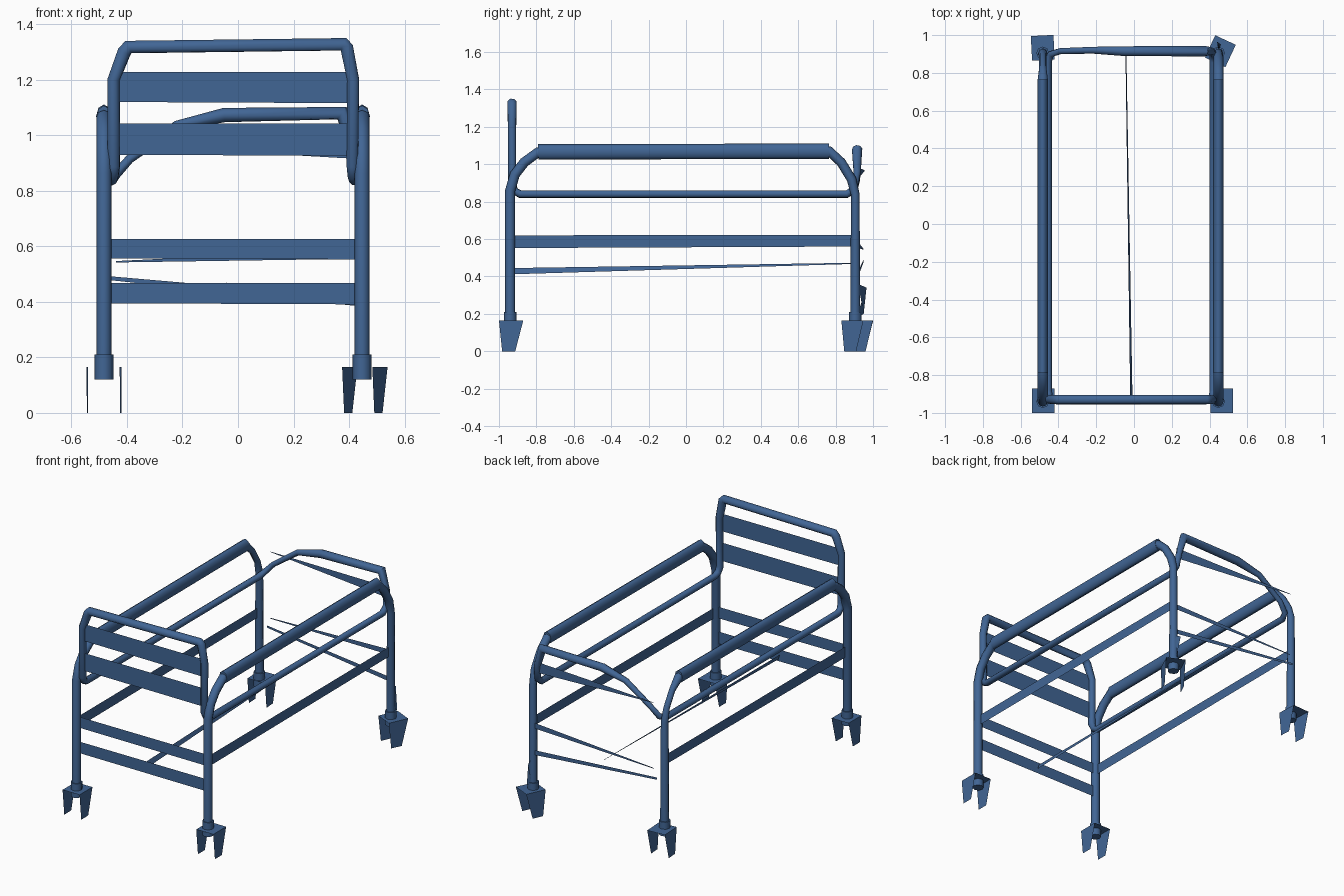
import bpy, math
from mathutils import Matrix, Vector

if "Cube" in bpy.data.objects:
    bpy.data.objects.remove(bpy.data.objects["Cube"])

BLUE = bpy.data.materials.new("blue_paint")
BLUE.diffuse_color = (.053, .132, .30, 1)
BLUE.use_nodes = True
BLUE.node_tree.nodes["Principled BSDF"].inputs["Base Color"].default_value = BLUE.diffuse_color


def tube(name, pts, r, radii=None, cyclic=False, res=2):
    cu = bpy.data.curves.new(name, 'CURVE')
    cu.dimensions = '3D'
    cu.bevel_depth = r
    cu.bevel_resolution = res
    cu.use_fill_caps = True
    s = cu.splines.new('POLY')
    s.points.add(len(pts) - 1)
    for i, p in enumerate(pts):
        s.points[i].co = (*p, 1)
        s.points[i].radius = radii[i] if radii else 1
    s.use_cyclic_u = cyclic
    ob = bpy.data.objects.new(name, cu)
    bpy.context.collection.objects.link(ob)
    bpy.ops.object.select_all(action='DESELECT')
    ob.select_set(True)
    bpy.context.view_layer.objects.active = ob
    bpy.ops.object.convert(target='MESH')
    ob = bpy.context.view_layer.objects.active
    bpy.ops.object.shade_smooth_by_angle(angle=math.radians(50))
    ob.data.materials.clear()
    ob.data.materials.append(BLUE)
    return ob


def sheet(name, verts, faces=None):
    me = bpy.data.meshes.new(name)
    me.from_pydata(verts, [], faces or [tuple(range(len(verts)))])
    me.materials.append(BLUE)
    ob = bpy.data.objects.new(name, me)
    bpy.context.collection.objects.link(ob)
    return ob


def caster(name, x, y, angle):
    # folded bracket: flat top and two tapered side plates
    v = []
    for sx in (-.06, .06):
        v += [(sx, -.065, .165), (sx, .065, .165), (sx, .022, 0), (sx, -.048, 0)]
    m = Matrix.Translation((x, y, 0)) @ Matrix.Rotation(math.radians(angle), 4, 'Z')
    sheet(name, [m @ Vector(p) for p in v], [(0, 1, 2, 3), (4, 7, 6, 5), (0, 4, 5, 1)])


# Bent side frames, padded hand rails, collars and side slats
for side, x in (("left", -.483), ("right", .447)):
    path = [(-.94, .13), (-.94, .86), (-.915, .945), (-.865, 1.01), (-.79, 1.065),
            (.765, 1.07), (.83, 1.01), (.885, .92), (.905, .84), (.905, .13)]
    thin = .7 if side == "left" else .95
    tube(side + "_side_frame", [(x, y, z) for y, z in path], .027,
         [1] * 6 + [thin, thin, .85, 1])
    pad = tube(side + "_rail_pad", [(0, -.79, 1.066), (0, .765, 1.07)], .041)
    pad.scale.x = .68
    pad.location.x = x
    for end, y in (("front", -.94), ("back", .905)):
        tube(f"{side}_{end}_collar", [(x, y, .12), (x, y, .21)], .034)
    sheet(side + "_side_slat", [(x, -.92, .552), (x, .89, .56), (x, .89, .622), (x, -.92, .62)])

# Casters, the back right one swivelled
caster("front_left_caster", -.48, -.935, 0)
caster("front_right_caster", .465, -.935, 0)
caster("back_left_caster", -.483, .933, 3)
caster("back_right_caster", .457, .915, -25)

# One continuous tube: headboard hoop, lower rails and footboard hoop
loop = [(-.448, -.93, 1.2), (-.41, -.93, 1.3), (-.395, -.93, 1.318), (.38, -.93, 1.328),
        (.392, -.93, 1.315), (.415, -.93, 1.2), (.412, -.93, .89), (.415, -.915, .855),
        (.42, -.885, .84), (.42, .86, .84), (.418, .9, .87), (.41, .915, .96),
        (.375, .915, 1.08), (-.05, .915, 1.073), (-.22, .92, 1.035), (-.39, .915, .915),
        (-.44, .9, .86), (-.455, .86, .84), (-.455, -.885, .84), (-.45, -.915, .855),
        (-.447, -.93, .89)]
rad = [1.15, 1.3, 1.3, 1.3, 1.3, 1.15, 1.1, 1.05, 1.05, 1.05, 1, 1, 1.4, 1.3, .9, .8, .9,
       1, 1.05, 1.05, 1.15]
tube("bent_loop_rail", loop, .02, rad, cyclic=True)

# Front slats
for name, x0, x1, z0, z1 in (("head_slat_upper", -.44, .41, 1.12, 1.228),
                             ("head_slat_lower", -.44, .41, .93, 1.043),
                             ("front_slat_upper", -.475, .44, .557, .626),
                             ("front_slat_lower", -.475, .44, .395, .468)):
    sheet(name, [(x0, -.935, z0), (x1, -.935, z0 - .004), (x1, -.935, z1), (x0, -.935, z1)])

# Back slats, which taper to the left
for name, tip, h, z0, z1 in (("foot_slat_top", (-.44, .955, .965), .003, .915, .985),
                             ("foot_slat_upper", (-.44, .95, .542), .005, .555, .59),
                             ("foot_slat_lower", (-.46, .95, .478), .014, .385, .415)):
    sheet(name, [tip, (.43, .915, z0), (.43, .915, z1), Vector(tip) + Vector((0, 0, h))])

# Tapered centre bar and loose sliver beside the back right collar
sheet("centre_bar", [(-.008, -.92, .412), (-.02, -.92, .445), (-.045, .89, .473), (-.04, .89, .467)])
sheet("back_collar_flap", [(.447, .91, .18), (.44, .965, .34), (.45, .92, .36), (.46, .95, .2)])
